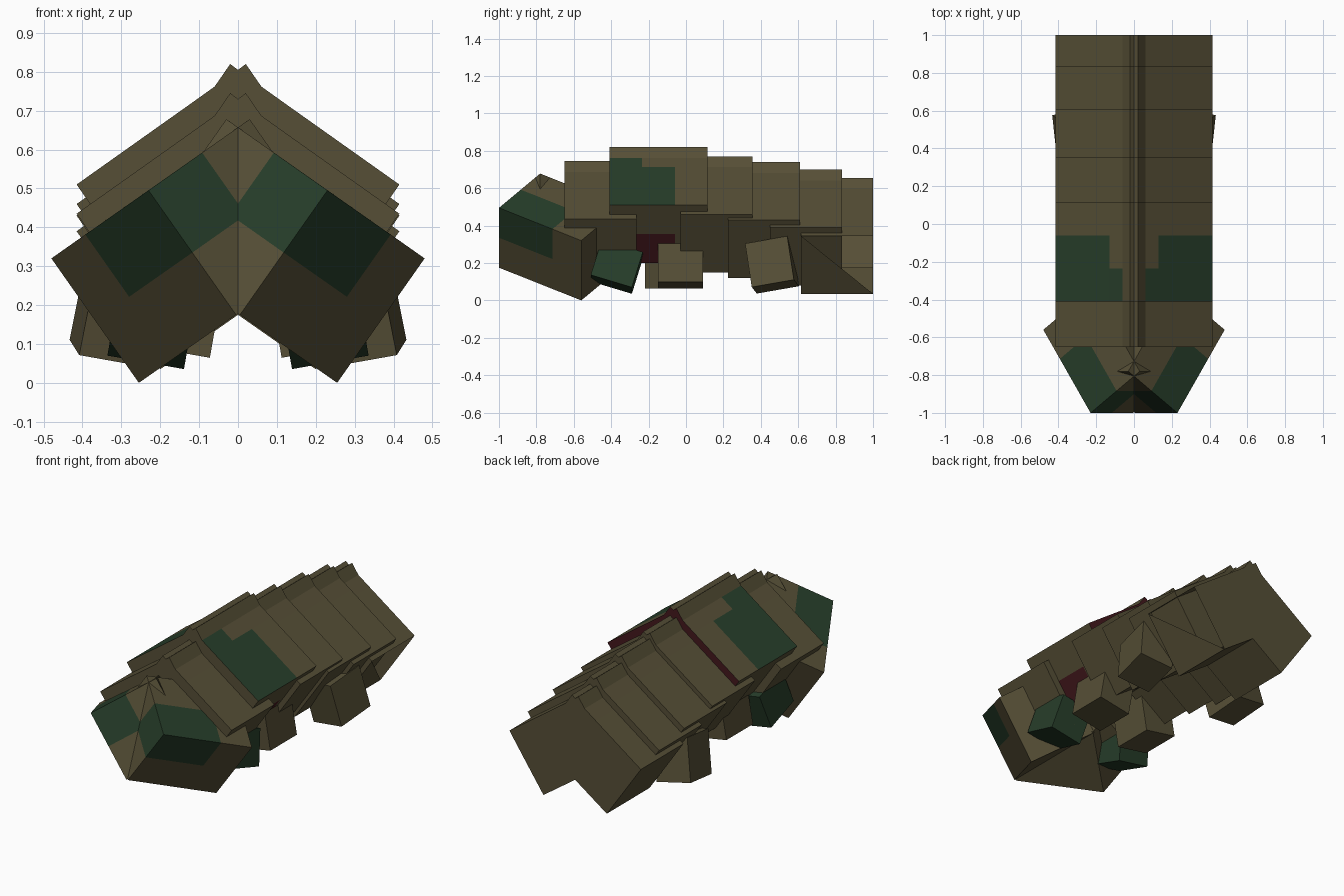
import bpy, bmesh
from math import radians
from mathutils import Vector, Euler

if "Cube" in bpy.data.objects:
    bpy.data.objects.remove(bpy.data.objects["Cube"])


def material(name, rgb):
    m = bpy.data.materials.new(name)
    m.diffuse_color = (*rgb, 1)
    m.use_nodes = True
    m.node_tree.nodes["Principled BSDF"].inputs["Base Color"].default_value = m.diffuse_color
    return m


MATS = [material("olive", (0.093, 0.078, 0.037)),
        material("dark green", (0.020, 0.048, 0.023)),
        material("dark red", (0.056, 0.009, 0.012))]
OLIVE, GREEN, RED = range(3)


def finish(bm, name, fix_normals=True):
    if fix_normals:
        bmesh.ops.recalc_face_normals(bm, faces=bm.faces)
    me = bpy.data.meshes.new(name)
    bm.to_mesh(me)
    bm.free()
    for m in MATS:
        me.materials.append(m)
    ob = bpy.data.objects.new(name, me)
    bpy.context.collection.objects.link(ob)
    return ob


# Chevron cross-section of a shell segment, measured from its top
HALF = [(0.02, 0), (0.06, -0.058), (0.13, -0.108), (0.415, -0.31),
        (0.308, -0.465), (0.2, -0.62)]
PROFILE = ([(0, -0.015)] + HALF + [(0, -0.48)]
           + [(-x, z) for x, z in reversed(HALF)])


def segment(name, ys, top, paint=None):
    bm = bmesh.new()
    rings = [[bm.verts.new((x, y, top + z)) for x, z in PROFILE] for y in ys]
    n = len(PROFILE)
    for a, b in zip(rings, rings[1:]):
        for i in range(n):
            j = (i + 1) % n
            bm.faces.new((a[i], a[j], b[j], b[i]))
    bm.faces.new(rings[0])
    bm.faces.new(rings[-1][::-1])
    bmesh.ops.recalc_face_normals(bm, faces=bm.faces)
    if paint:
        for f in bm.faces:
            f.material_index = paint(f.calc_center_median(), f.normal)
    return finish(bm, name)


# Green saddle patch, red rear edge and red lower flank of the main segment
def saddle_paint(c, n):
    if n.y > 0.9:
        return RED
    if n.z > 0.3 and n.x * c.x > 0:
        if (c.y < -0.24 and abs(c.x) > 0.06) or (c.y < -0.06 and abs(c.x) > 0.13):
            return GREEN
    if c.y < -0.06 and c.x > 0.2 and n.x > 0.3 and c.z < 0.36:
        return RED
    return OLIVE


segment("neck_segment", (-0.65, -0.265), 0.745)
segment("saddle_segment", (-0.41, -0.235, -0.06, 0.115), 0.82, saddle_paint)
for k, (y, top) in enumerate([(-0.03, 0.77), (0.225, 0.74), (0.45, 0.70)]):
    segment(f"back_segment_{k + 1}", (y, y + 0.385), top)
tail = segment("tail_segment", (0.615, 1.0), 0.655)

# Open upper corner on the right flank of the tail
bm = bmesh.new()
bm.from_mesh(tail.data)
flank = [f for f in bm.faces
         if f.normal.x > 0.5 and f.normal.z < -0.3 and f.calc_center_median().x > 0.2]
vs = {v for f in flank for v in f.verts}
top_front = max(vs, key=lambda v: v.co.z - v.co.y * 0.1)
low_front = min(vs, key=lambda v: v.co.z + v.co.y * 0.1)
low_back = min(vs, key=lambda v: v.co.z - v.co.y * 0.1)
bmesh.ops.delete(bm, geom=flank, context='FACES_ONLY')
f = bm.faces.new((top_front, low_front, low_back))
f.normal_update()
if f.normal.x < 0:
    f.normal_flip()
bm.to_mesh(tail.data)
bm.free()


# Head: a tilted box on each side, crossing at the middle, with a green corner
def head_half(name, s):
    corner = Vector((0.23, -1, 0.495))
    a = Vector((0.25, 0.44, -0.175))
    b = Vector((-0.225, 0, -0.32))
    c = Vector((-0.26, 0.22, 0.183))
    us, vs, ws = (0, 0.65, 1), (0, 0.5, 1), (0, 0.53, 1)
    bm = bmesh.new()

    def face(pts, green):
        verts = []
        for u, v, w in pts:
            p = corner + a * u + b * v + c * w
            verts.append(bm.verts.new((p.x * s, p.y, p.z)))
        bm.faces.new(verts).material_index = GREEN if green else OLIVE

    cuts = (us, vs, ws)
    for axis in range(3):
        p, q = [k for k in range(3) if k != axis]
        for side in (0, 1):
            for i in range(2):
                for j in range(2):
                    pts = []
                    for di, dj in ((0, 0), (1, 0), (1, 1), (0, 1)):
                        t = [0, 0, 0]
                        t[axis], t[p], t[q] = side, cuts[p][i + di], cuts[q][j + dj]
                        pts.append(t)
                    face(pts, side == 0 and i == 0 and j == 0)
    bmesh.ops.remove_doubles(bm, verts=bm.verts, dist=0.0005)
    finish(bm, name)


# Legs: tilted blocks
def leg(name, centre, size, rot, s, colour=OLIVE):
    bm = bmesh.new()
    bmesh.ops.create_cube(bm, size=1)
    e = Euler([radians(r) for r in rot]).to_matrix()
    for v in bm.verts:
        p = e @ Vector([v.co[k] * size[k] for k in range(3)]) + Vector(centre)
        v.co = (p.x * s, p.y, p.z)
    for f in bm.faces:
        f.material_index = colour
    finish(bm, name)


for s, side in ((1, "right"), (-1, "left")):
    head_half(f"head_{side}", s)
    leg(f"front_leg_{side}", (0.215, -0.37, 0.18), (0.2, 0.23, 0.2),
        (-17, -10, 0), s, GREEN)
    leg(f"middle_leg_{side}", (0.19 if s > 0 else 0.15, -0.03 if s > 0 else -0.1, 0.2),
        (0.2, 0.24, 0.24), (0, -10, 0), s)
    leg(f"rear_leg_{side}", (0.3, 0.46, 0.19), (0.2, 0.23, 0.24),
        (10, -10, -8), s)
